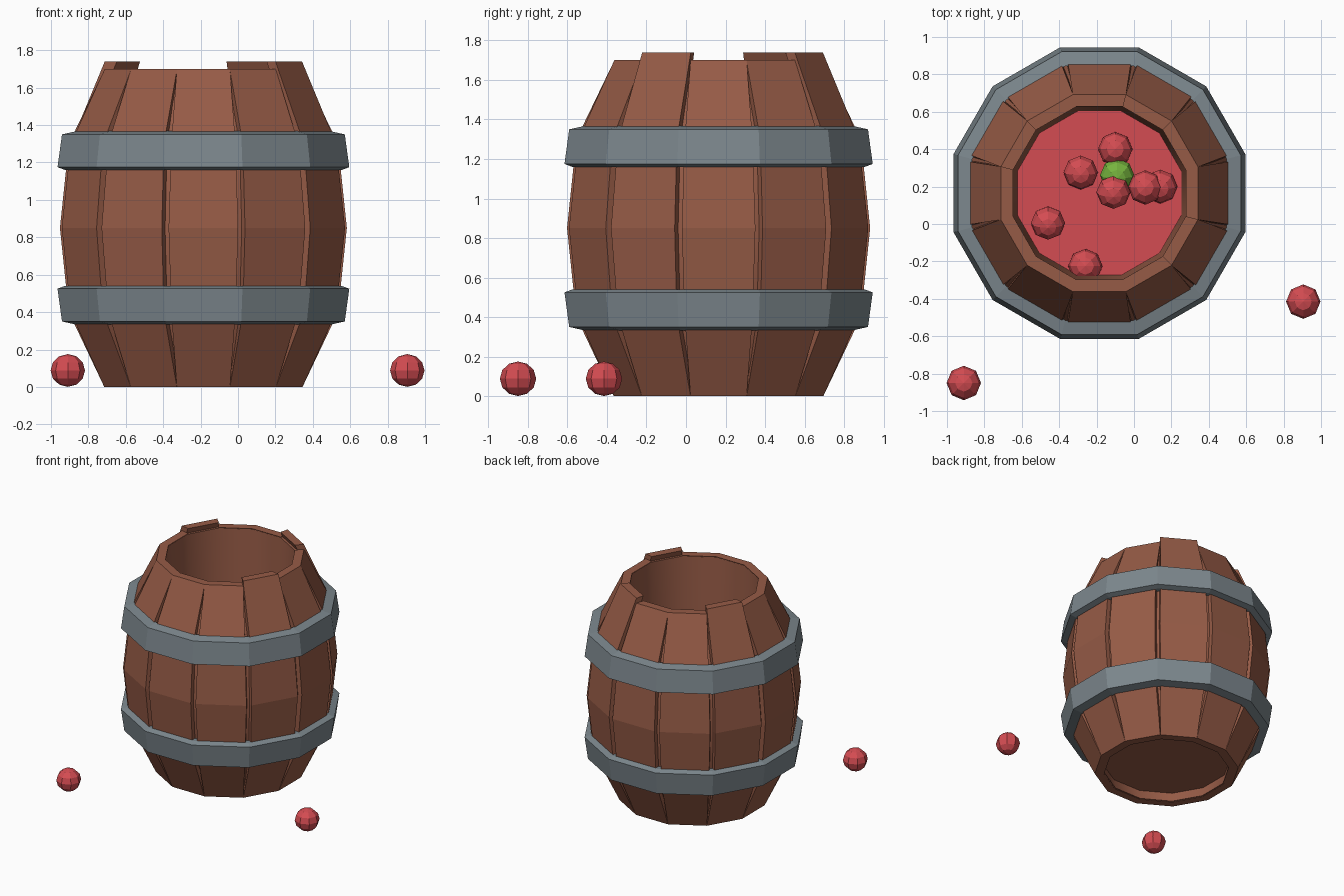
import bpy, bmesh, math
from mathutils import Matrix, Vector

if "Cube" in bpy.data.objects:
    bpy.data.objects.remove(bpy.data.objects["Cube"])

CX, CY = -0.185, 0.165          # barrel axis
N = 12                          # number of staves
T15 = math.tan(math.pi / N)


def material(name, rgb):
    m = bpy.data.materials.new(name)
    lin = [(c / 255 / 12.92) if c < 10 else ((c / 255 + 0.055) / 1.055) ** 2.4 for c in rgb]
    m.diffuse_color = (*lin, 1)
    m.use_nodes = True
    m.node_tree.nodes["Principled BSDF"].inputs["Base Color"].default_value = m.diffuse_color
    return m


WOOD = material("brown_wood", (150, 91, 70))
IRON = material("grey_iron", (124, 135, 141))
RED = material("apple_red", (212, 76, 82))
GREEN = material("apple_green", (118, 180, 62))


def finish(bm, name, mat, loc=(CX, CY, 0)):
    bmesh.ops.recalc_face_normals(bm, faces=bm.faces)
    me = bpy.data.meshes.new(name)
    bm.to_mesh(me)
    bm.free()
    me.materials.append(mat)
    ob = bpy.data.objects.new(name, me)
    ob.location = loc
    bpy.context.collection.objects.link(ob)
    return ob


def lathe(name, profile, mat, closed=True):
    """Twelve-sided ring or solid; profile is (apothem, z), r = 0 makes a pole."""
    bm = bmesh.new()
    rows = []
    for r, z in profile:
        if r == 0:
            rows.append([bm.verts.new((0, 0, z))] * N)
            continue
        R = r / math.cos(math.pi / N)
        rows.append([bm.verts.new((R * math.cos((k + .5) * math.tau / N),
                                   R * math.sin((k + .5) * math.tau / N), z)) for k in range(N)])
    pairs = list(zip(rows, rows[1:])) + ([(rows[-1], rows[0])] if closed else [])
    for a, b in pairs:
        for k in range(N):
            j = (k + 1) % N
            vs = list(dict.fromkeys((a[k], a[j], b[j], b[k])))
            if len(vs) > 2:
                bm.faces.new(vs)
    return finish(bm, name, mat)


# Staves: (outer apothem, z, half width), some a little taller
STAVE = [(.53, 0, .142), (.72, .40, .172), (.767, .85, .186), (.72, 1.30, .172), (.527, 1.70, .142)]


def stave(k):
    bm = bmesh.new()
    rings = []
    raised = k in (2, 5, 11)
    for i, (r, z, w) in enumerate(STAVE):
        if raised and i == len(STAVE) - 1:
            z = 1.74
        ri = r - .065
        wi = min(ri * T15, w)
        rings.append([bm.verts.new(p) for p in ((r, -w, z), (r, w, z), (ri, wi, z), (ri, -wi, z))])
    for a, b in zip(rings, rings[1:]):
        for i in range(4):
            j = (i + 1) % 4
            bm.faces.new((a[i], a[j], b[j], b[i]))
    bm.faces.new(rings[0])
    bm.faces.new(rings[-1])
    bmesh.ops.transform(bm, matrix=Matrix.Rotation(k * math.tau / N, 4, 'Z'), verts=bm.verts)
    finish(bm, f"stave_{k + 1}", WOOD)


for k in range(N):
    stave(k)

# Liner behind the staves: groove floor outside, bucket wall inside, recessed base
liner = lathe("barrel_liner", [
    (0, .08), (.47, .08), (.458, .004), (.495, .004), (.685, .40), (.732, .85), (.685, 1.30),
    (.495, 1.695), (.463, 1.695), (.437, 1.12), (0, 1.12)], WOOD, closed=False)
bpy.context.view_layer.objects.active = liner
liner.select_set(True)
bpy.ops.object.shade_smooth_by_angle(angle=math.radians(35))

# Iron hoops
HOOP = [(.78, 1.175), (.756, 1.35), (.68, 1.367), (.70, 1.16), (.74, 1.16)]
lathe("upper_hoop", HOOP, IRON)
lathe("lower_hoop", [(r, 1.70 - z) for r, z in HOOP], IRON)

# Red fill inside the barrel
lathe("red_fill", [(.45, 1.125), (.45, 1.15), (0, 1.15)], RED, closed=False)


# Low-poly apples
def apple(name, loc, mat, tilt=0):
    bm = bmesh.new()
    bmesh.ops.create_uvsphere(bm, u_segments=8, v_segments=6, radius=.092)
    bmesh.ops.scale(bm, vec=Vector((1, 1, .95)), verts=bm.verts)
    bmesh.ops.rotate(bm, cent=(0, 0, 0), matrix=Matrix.Rotation(tilt, 3, 'X'), verts=bm.verts)
    finish(bm, name, mat, loc)


apple("ground_apple_right", (.905, -.415, .088), RED)
apple("ground_apple_left", (-.91, -.85, .088), RED)
apple("green_apple", (-.09, .26, 1.20), GREEN, .2)
INSIDE = [(-.10, .40, 1.18), (-.285, .275, 1.18), (-.11, .17, 1.25), (.06, .195, 1.22),
          (.14, .20, 1.17), (-.46, .005, 1.18), (-.26, -.225, 1.18)]
for i, p in enumerate(INSIDE):
    apple(f"barrel_apple_{i + 1}", p, RED, .15 * (i % 3))
